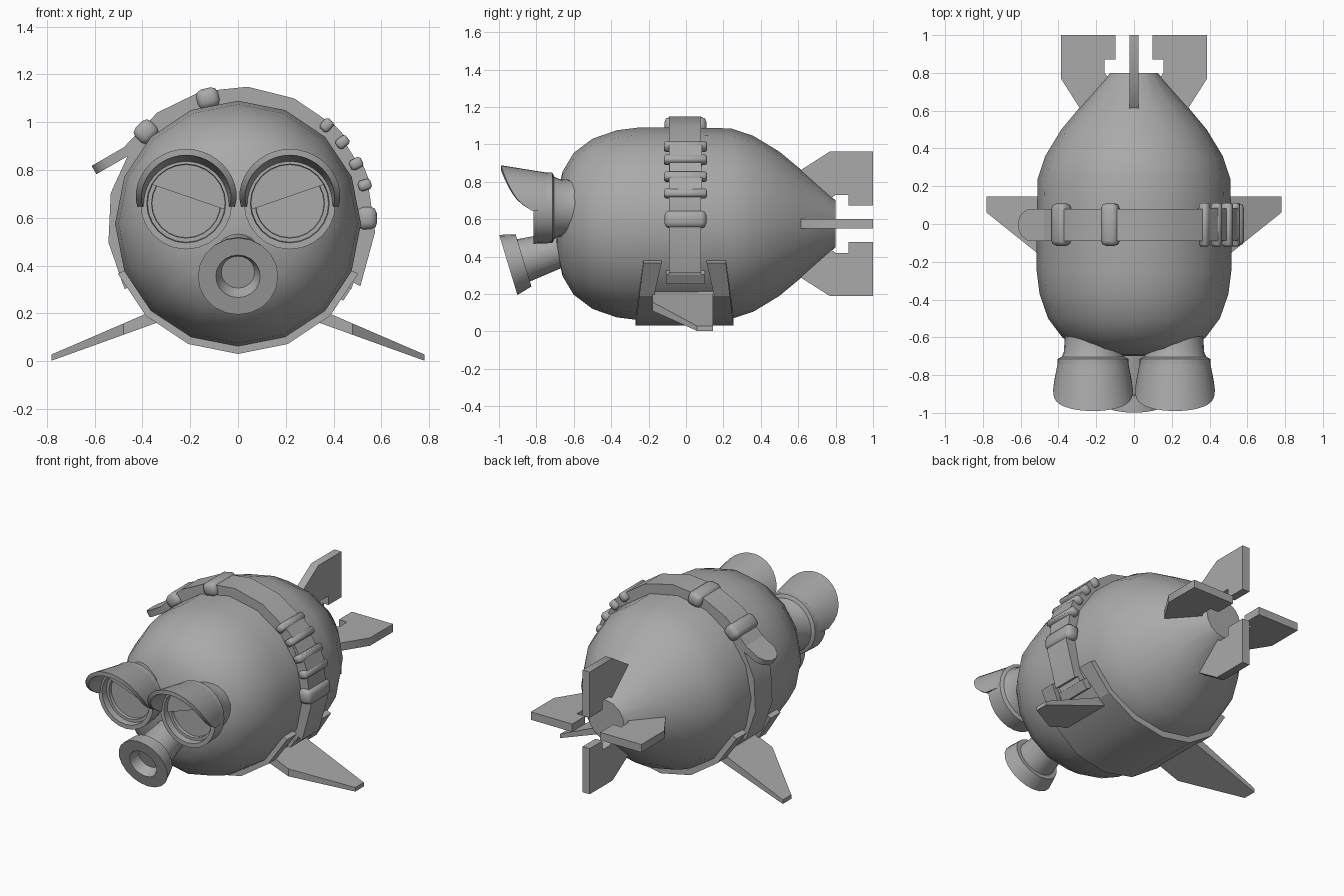
import bpy, bmesh, math
from mathutils import Vector, Matrix

if "Cube" in bpy.data.objects:
    bpy.data.objects.remove(bpy.data.objects["Cube"])

CZ = 0.575  # height of the hull axis
grey = bpy.data.materials.new("grey")
grey.diffuse_color = (0.4, 0.4, 0.4, 1)
grey.use_nodes = True
grey.node_tree.nodes["Principled BSDF"].inputs["Base Color"].default_value = grey.diffuse_color


def finish(name, bm, angle=35):
    bmesh.ops.recalc_face_normals(bm, faces=bm.faces)
    me = bpy.data.meshes.new(name)
    bm.to_mesh(me)
    bm.free()
    me.materials.append(grey)
    ob = bpy.data.objects.new(name, me)
    bpy.context.collection.objects.link(ob)
    bpy.ops.object.select_all(action='DESELECT')
    ob.select_set(True)
    bpy.context.view_layer.objects.active = ob
    bpy.ops.object.shade_smooth_by_angle(angle=math.radians(angle))
    return ob


def loft(name, loops, angle=35):
    """Skin a list of equal-length closed loops and cap both ends."""
    bm = bmesh.new()
    rows = [[bm.verts.new(p) for p in loop] for loop in loops]
    n = len(rows[0])
    for a, b in zip(rows, rows[1:]):
        for i in range(n):
            j = (i + 1) % n
            bm.faces.new((a[i], a[j], b[j], b[i]))
    bm.faces.new(rows[0])
    bm.faces.new(rows[-1])
    return finish(name, bm, angle)


def lathe(name, profile, origin, axis, seg=24):
    """Profile of (distance along axis, radius)."""
    q = Vector(axis).to_track_quat('Z', 'Y')
    ang = [2 * math.pi * i / seg for i in range(seg)]
    return loft(name, [[Vector(origin) + q @ Vector((r * math.cos(a), r * math.sin(a), t))
                        for a in ang] for t, r in profile])


def arc(name, a0, a1, n, section, cx=0.0, cz=CZ, angle=35):
    """Sweep a (radius, y) section around the y axis; angles in degrees."""
    loops = []
    for i in range(n + 1):
        a = math.radians(a0 + (a1 - a0) * i / n)
        loops.append([(cx + r * math.cos(a), y, cz + r * math.sin(a)) for r, y in section(a)])
    return loft(name, loops, angle)


def rect(r0, r1, y0, y1):
    return lambda a: [(r0, y0), (r1, y0), (r1, y1), (r0, y1)]


def block(name, ang, r, size, bevel=0.0, seg=2):
    """Box lying on the hull: size = (radial, y, tangential)."""
    a = math.radians(ang)
    bm = bmesh.new()
    bmesh.ops.create_cube(bm, size=1)
    bmesh.ops.scale(bm, vec=size, verts=bm.verts)
    if bevel:
        bmesh.ops.bevel(bm, geom=bm.edges[:], offset=bevel, segments=seg, affect='EDGES', profile=0.5)
    bm.transform(Matrix.Translation((r * math.cos(a), -0.003, CZ + r * math.sin(a)))
                 @ Matrix.Rotation(-a, 4, 'Y'))
    return finish(name, bm, 50)


# Hull: egg-shaped front, cone tail with a flat end
lathe("hull", [(-0.80, 0.125), (-0.62, 0.285), (-0.50, 0.385), (-0.36, 0.47), (-0.24, 0.51),
               (0, 0.515), (0.25, 0.515), (0.37, 0.50), (0.5, 0.455), (0.6, 0.38),
               (0.66, 0.28), (0.69, 0.15), (0.70, 0.03)], (0, 0, CZ), (0, -1, 0), 16)

# Tail fins: one notched outline turned about the axis
FIN = [(0.60, 0.24), (0.61, 0.285), (0.77, 0.387), (1.0, 0.387), (1.0, 0.098), (0.87, 0.098),
       (0.87, 0.155), (0.80, 0.155), (0.75, 0.12)]
for k, label in enumerate(("right", "top", "left", "bottom")):
    rot = Matrix.Rotation(-k * math.pi / 2, 3, 'Y')
    loft("tail_fin_" + label, [[rot @ Vector((r, y, t)) + Vector((0, 0, CZ)) for y, r in FIN]
                               for t in (-0.025, 0.025)])

# Side fins: sloping down and thinning towards the tip
SIDE = [(0.30, -0.18), (0.48, -0.18), (0.78, 0.06), (0.78, 0.145), (0.30, 0.145)]
for s, label in ((1, "right"), (-1, "left")):
    def height(x, side):
        k = (x - 0.30) / 0.48
        return 0.205 - 0.19 * k + side * (0.03 - 0.017 * k)
    loft("side_fin_" + label, [[(s * x, y, height(x, d)) for x, y in SIDE] for d in (-1, 1)], 20)


# Belly plate with a pair of prongs on each side
def plate_y(a):
    t = (0.545 * math.sin(a) + 0.545) / 0.36
    return -0.27 + 0.045 * t, 0.255 - 0.045 * t


def plate(a):
    y0, y1 = plate_y(a)
    return [(0.50, y0), (0.545, y0), (0.545, y1), (0.50, y1)]


arc("belly_plate", 225, 315, 4, plate)
for label, a0, a1 in (("left", 202.5, 225), ("right", -22.5, -45)):
    def front(a):
        y0 = plate_y(a)[0]
        y1 = -0.13 - 0.04 * (-math.sin(a) - 0.38) / 0.32
        return [(0.50, y0), (0.545, y0), (0.545, y1), (0.50, y1)]

    def back(a):
        y1 = plate_y(a)[1]
        y0 = 0.11 + 0.04 * (-math.sin(a) - 0.38) / 0.32
        return [(0.50, y0), (0.545, y0), (0.545, y1), (0.50, y1)]
    arc("belly_prong_front_" + label, a0, a1, 1, front)
    arc("belly_prong_back_" + label, a0, a1, 1, back)

# Strap: lower layer, overlapping top layer, loose end
arc("strap", -30, 210, 11, rect(0.49, 0.548, -0.09, 0.08))
arc("strap_overlap", 46, 146, 5, rect(0.53, 0.575, -0.09, 0.08))
arc("strap_side_layer", -27, 20, 2, rect(0.53, 0.575, -0.09, 0.08))
d, nrm = Vector((-0.87, 0, -0.5)), Vector((-0.5, 0, 0.87))
start = Vector((-0.42, 0, 0.905))
end = [(0, -0.09), (0.15, -0.09), (0.19, -0.065), (0.21, -0.03), (0.21, 0.02), (0.19, 0.055),
       (0.15, 0.08), (0, 0.08)]
loft("strap_end", [[start + d * u + nrm * t + Vector((0, y, 0)) for u, y in end]
                   for t in (-0.02, 0.02)])

# Strap loops and buckle
for i, (a, r) in enumerate(((135, 0.545), (103.5, 0.54), (2.5, 0.54))):
    block("strap_loop_%d" % (i + 1), a, r, (0.085, 0.225, 0.095), 0.028)
for i, a in enumerate((43, 22)):
    block("buckle_bar_%d" % (i + 1), a, 0.55, (0.055, 0.175, 0.13))
    for e in (-5, 5):
        block("buckle_rib", a + e, 0.555, (0.055, 0.23, 0.045), 0.01, 1)
block("buckle_link", 32, 0.54, (0.04, 0.17, 0.16))
block("strap_clip", -33, 0.525, (0.04, 0.21, 0.06))

# Eyes: neck, recessed cup, slanted lid and flared hood
EZ = 0.66
for s, label in ((1, "right"), (-1, "left")):
    ex = s * 0.217
    lathe("eye_neck_" + label, [(0.45, 0.14), (0.61, 0.15), (0.68, 0.155), (0.73, 0.18)],
          (ex, 0, EZ), (0, -1, 0))
    lathe("eye_cup_" + label, [(0.705, 0.17), (0.715, 0.188), (0.815, 0.192), (0.815, 0.165),
                               (0.775, 0.162), (0.775, 0.145), (0.755, 0.143)],
          (ex, 0, EZ), (0, -1, 0))
    lid = []
    for i in range(15):
        a = math.radians(10 + 160 * i / 14)
        p = Matrix.Rotation(s * math.radians(19), 2) @ Vector((0.164 * math.cos(a), 0.164 * math.sin(a)))
        lid.append((ex + p.x, EZ + p.y))
    loft("eyelid_" + label, [[(x, y, z) for x, z in lid] for y in (-0.785, -0.76)])

    def hood(a):
        tip = -0.825 - 0.165 * max(math.sin(a), 0) ** 0.5
        k = (-0.74 - tip) / 0.25
        return [(0.165, -0.74), (0.188, -0.74), (0.193 + 0.035 * k, tip), (0.172 + 0.03 * k, tip)]
    arc("eye_hood_" + label, -4, 184, 22, hood, ex, EZ)

# Mouth canister: tapered neck, flared flange and a hole, tilted down
lathe("mouth_canister", [(-0.38, 0.09), (-0.25, 0.10), (-0.085, 0.118), (-0.085, 0.146), (0, 0.168),
                         (0, 0.093), (-0.06, 0.07)], (0, -0.95, 0.355), (0, -0.957, -0.29), 20)
